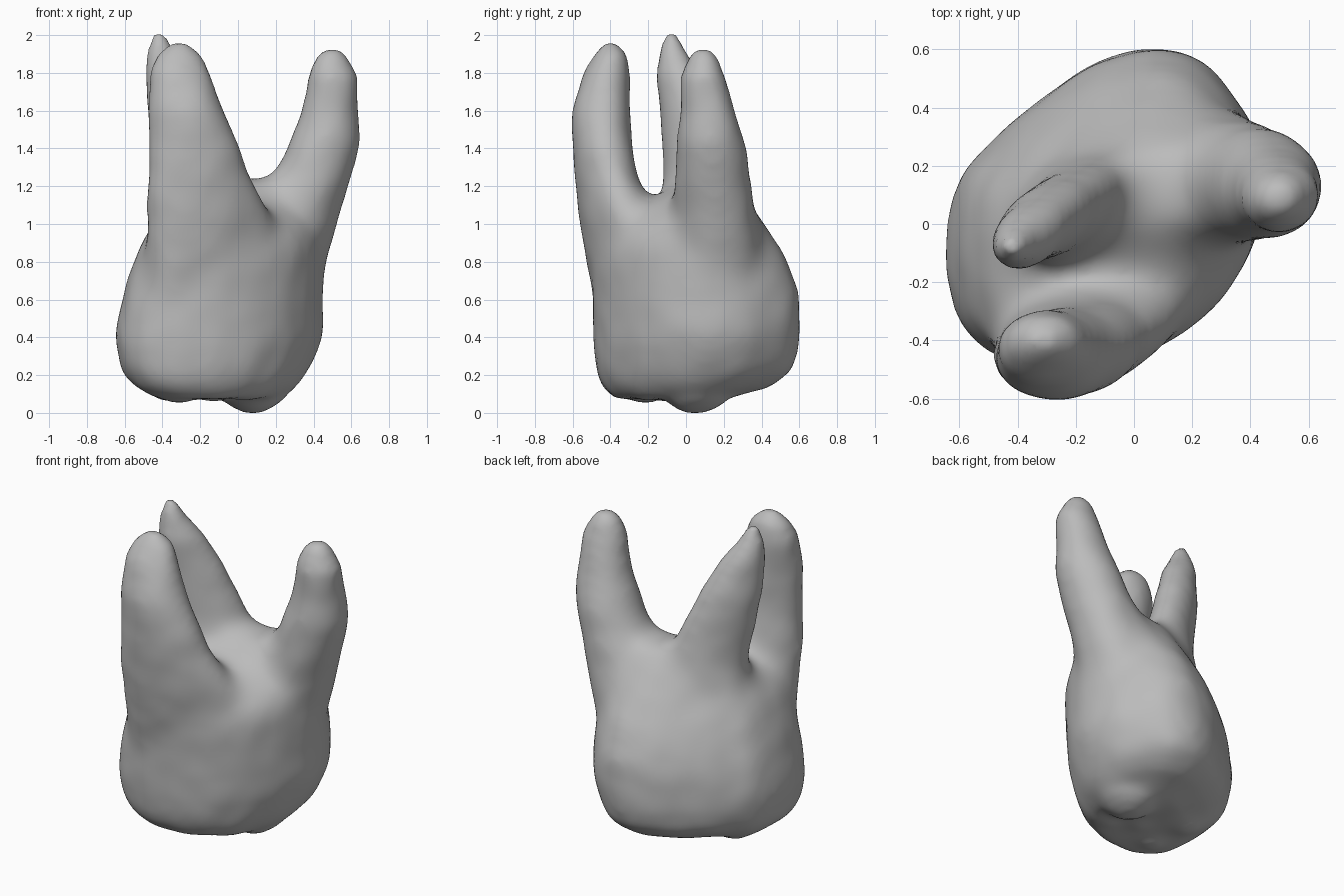
import bpy
import bmesh
import math
from mathutils import Vector, noise

cube = bpy.data.objects.get("Cube")
if cube:
    bpy.data.objects.remove(cube, do_unlink=True)

enamel = bpy.data.materials.new("plain grey")
enamel.use_nodes = True
grey = (0.5, 0.5, 0.5, 1)
enamel.diffuse_color = grey
enamel.node_tree.nodes["Principled BSDF"].inputs["Base Color"].default_value = grey

bm = bmesh.new()


def loft(rings):
    """Skin a closed solid over rings of equal length, bottom to top."""
    loops = [[bm.verts.new(p) for p in ring] for ring in rings]
    for a, b in zip(loops, loops[1:]):
        n = len(a)
        for i in range(n):
            bm.faces.new((a[i], a[(i + 1) % n], b[(i + 1) % n], b[i]))
    bm.faces.new(list(reversed(loops[0])))
    bm.faces.new(loops[-1])


def oval(x, y, z, rx, ry, turn, n=32):
    """Horizontal ellipse, turned in degrees."""
    c, s = math.cos(math.radians(turn)), math.sin(math.radians(turn))
    pts = []
    for i in range(n):
        t = math.tau * i / n
        u, v = rx * math.cos(t), ry * math.sin(t)
        pts.append((x + u * c - v * s, y + u * s + v * c, z))
    return pts


def root(sections):
    loft([oval(*s) for s in sections])


# Crown: one rounded outline fitted to a box at each height
outline = [(-.64, -.15), (-.63, .05), (-.59, .17), (-.4, .36), (-.15, .54), (.05, .6),
           (.2, .57), (.33, .43), (.42, .28), (.44, .1), (.4, -.06), (.28, -.25),
           (.1, -.39), (-.1, -.46), (-.33, -.48), (-.5, -.43), (-.6, -.33)]
outline.reverse()
levels = [(.07, -.44, .2, -.38, .22), (.13, -.55, .31, -.45, .45), (.22, -.63, .39, -.49, .59),
          (.4, -.66, .46, -.5, .62), (.6, -.62, .46, -.5, .62), (.8, -.56, .45, -.5, .55),
          (.95, -.49, .44, -.44, .46), (1.08, -.37, .34, -.25, .36), (1.23, -.17, .27, 0, .26)]
loft([[(x0 + (x + .64) / 1.08 * (x1 - x0), y0 + (y + .48) / 1.08 * (y1 - y0), z)
       for x, y in outline] for z, x0, x1, y0, y1 in levels])

# Front root: broad and flat, twisting as it meets the crown
root([(-.14, -.27, .6, .36, .18, 26), (-.14, -.33, .9, .37, .19, 22),
      (-.16, -.37, 1.05, .355, .185, 18), (-.2, -.415, 1.2, .305, .165, 14),
      (-.23, -.445, 1.4, .255, .16, 9), (-.275, -.45, 1.6, .205, .155, 4),
      (-.31, -.42, 1.8, .16, .12, 4), (-.31, -.4, 1.89, .12, .09, 4),
      (-.31, -.4, 1.95, .05, .04, 4)])

# Back root: slanted blade leaning to a narrow tip
root([(-.12, .12, .7, .33, .2, 36), (-.16, .09, 1.0, .29, .18, 36), (-.2, .06, 1.2, .25, .14, 36),
      (-.265, .03, 1.4, .225, .13, 36), (-.32, 0, 1.6, .185, .12, 36),
      (-.375, -.045, 1.8, .125, .1, 36), (-.41, -.07, 1.91, .075, .07, 36),
      (-.42, -.08, 2.0, .035, .03, 36)])

# Side root: stout and rounded
root([(.18, .16, .7, .27, .24, 20), (.29, .16, 1.0, .25, .225, 16), (.375, .14, 1.2, .225, .215, 14),
      (.455, .135, 1.4, .2, .195, 14), (.49, .115, 1.6, .155, .15, 14),
      (.505, .09, 1.78, .13, .115, 14), (.5, .09, 1.87, .09, .08, 14), (.5, .09, 1.92, .04, .04, 14)])

# Biting surface: low cusps separated by grooves
for x, y, z, r in [(.08, .05, .22, .23), (-.32, -.22, .21, .17), (-.12, -.1, .21, .16),
                   (.03, -.2, .22, .17), (-.36, .02, .21, .16), (.1, .34, .3, .18),
                   (-.16, .28, .27, .16)]:
    ball = bmesh.ops.create_icosphere(bm, subdivisions=3, radius=r)
    bmesh.ops.translate(bm, verts=ball["verts"], vec=(x, y, z))

bmesh.ops.recalc_face_normals(bm, faces=bm.faces)
mesh = bpy.data.meshes.new("tooth")
bm.to_mesh(mesh)
bm.free()
mesh.materials.append(enamel)
tooth = bpy.data.objects.new("tooth", mesh)
bpy.context.scene.collection.objects.link(tooth)

# Fuse all parts into one skin and soften the joins
remesh = tooth.modifiers.new("fuse", "REMESH")
remesh.mode = "VOXEL"
remesh.voxel_size = 0.025
soften = tooth.modifiers.new("soften", "SMOOTH")
soften.factor = 0.5
soften.iterations = 10
bpy.context.view_layer.update()
fused = bpy.data.meshes.new_from_object(tooth.evaluated_get(bpy.context.evaluated_depsgraph_get()))
tooth.modifiers.clear()
tooth.data = fused

# Blend roots into the crown, fading the smoothing out toward cusps and tips
bm = bmesh.new()
bm.from_mesh(fused)
for i in range(40):
    band = [v for v in bm.verts if .06 + .006 * i < v.co.z < 1.75 - .012 * i]
    bmesh.ops.smooth_vert(bm, verts=band, factor=0.5, use_axis_x=True, use_axis_y=True, use_axis_z=True)

# Slight organic unevenness, then rest on the floor
bm.normal_update()
for v in bm.verts:
    v.co += v.normal * noise.noise(v.co * 6) * 0.006
low = min(v.co.z for v in bm.verts)
bmesh.ops.translate(bm, verts=bm.verts, vec=Vector((0, 0, -low)))
for f in bm.faces:
    f.smooth = True
bm.to_mesh(fused)
bm.free()
